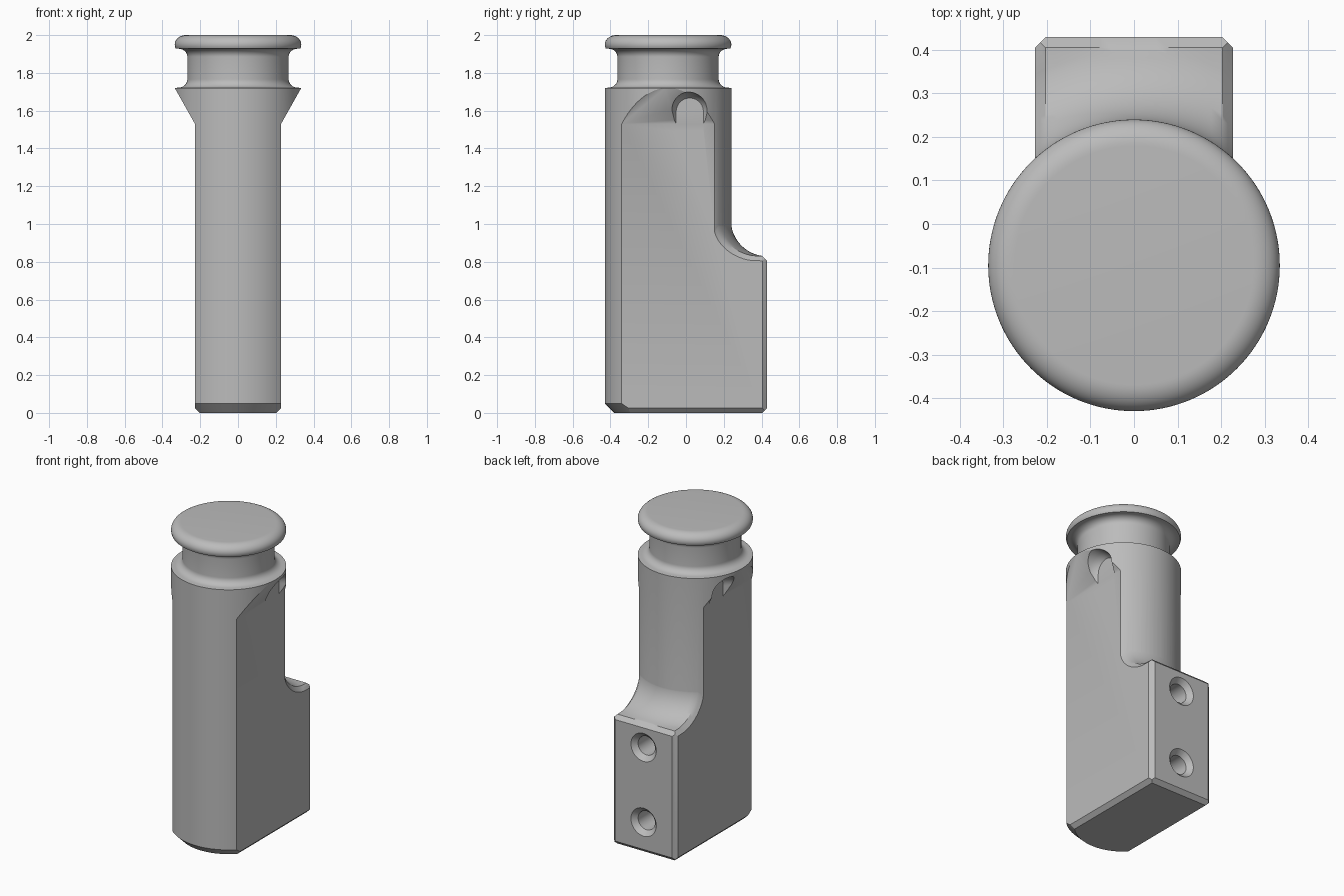
import bpy, bmesh, math

cube = bpy.data.objects.get("Cube")
if cube:
    bpy.data.objects.remove(cube, do_unlink=True)

AXIS_Y = -0.095    # axis of the round column
R = 0.335          # column radius
FLAT = 0.228       # half width between the side flats
CH = 0.025         # small chamfer
BACK = 0.43        # rear face of the foot block

grey = bpy.data.materials.new("plain grey")
grey.use_nodes = True
colour = (0.5, 0.5, 0.5, 1)
grey.diffuse_color = colour
grey.node_tree.nodes["Principled BSDF"].inputs["Base Color"].default_value = colour


def loft(name, rings):
    """Closed solid through rings of equal point count."""
    bm = bmesh.new()
    rows = [[bm.verts.new(p) for p in ring] for ring in rings]
    for a, b in zip(rows, rows[1:]):
        for i in range(len(a)):
            j = (i + 1) % len(a)
            bm.faces.new((a[i], a[j], b[j], b[i]))
    bm.faces.new(rows[0])
    bm.faces.new(rows[-1])
    bmesh.ops.recalc_face_normals(bm, faces=bm.faces)
    mesh = bpy.data.meshes.new(name)
    bm.to_mesh(mesh)
    bm.free()
    mesh.materials.append(grey)
    obj = bpy.data.objects.new(name, mesh)
    bpy.context.collection.objects.link(obj)
    return obj


def combine(target, tool, operation):
    """Apply an exact boolean and discard the tool."""
    tool.hide_render = True
    mod = target.modifiers.new(operation, 'BOOLEAN')
    mod.operation = operation
    mod.solver = 'EXACT'
    mod.object = tool
    bpy.context.view_layer.objects.active = target
    bpy.ops.object.modifier_apply(modifier=mod.name)
    bpy.data.objects.remove(tool, do_unlink=True)


def arc(cr, cz, ar, az, start, end, n=10):
    """Elliptical arc points as (radius, height), angles in degrees."""
    angles = [math.radians(start + (end - start) * i / n) for i in range(n + 1)]
    return [(cr + ar * math.cos(t), cz + az * math.sin(t)) for t in angles]


def circle(r, n):
    return [(r * math.cos(math.tau * i / n), r * math.sin(math.tau * i / n)) for i in range(n)]


# Round column with grooved neck and cushion-shaped head
profile = [(0.235, -0.05), (R, 0.05), (R, 1.72)]
profile += arc(0.315, 1.767, 0.047, 0.045, 270, 180)
profile += arc(0.315, 1.885, 0.047, 0.043, 180, 90)
profile += arc(0.275, 1.95, 0.06, 0.05, -25, 90, 14)
body = loft("plunger_body", [[(x, AXIS_Y + y, z) for x, y in circle(r, 128)] for r, z in profile])


# Foot block: each slice across x has a concave top sweeping into the column
def block_slice(x):
    o = max(0, abs(x) - (FLAT - CH))
    back = BACK - o
    top = 0.83 - o
    c = max(CH - 2 * o, 0.0005)
    pts = [(AXIS_Y, -0.04), (BACK - CH - 0.04, -0.04), (back, CH - o), (back, top - c), (back - c, top)]
    sweep = arc(0.523, 1.02, 0.19, 0.19, 180, 261, 16)
    pts += [(AXIS_Y + math.sqrt(r * r - x * x), z - o) for r, z in reversed(sweep)]
    pts.append((AXIS_Y, 1.02 - o))
    return [(x, y, z) for y, z in pts]


half = FLAT - CH
columns = [half * i / 8 for i in range(-8, 9)]
edges = [half + CH / 2, 0.26]
columns = [-e for e in reversed(edges)] + columns + edges
combine(body, loft("foot_block", [block_slice(x) for x in columns]), 'UNION')

# Side flats, flaring to the full round under the shoulder, chamfered at the base
side = [(FLAT - CH - 0.06, -0.06), (FLAT, CH), (FLAT, 1.53), (0.345, 1.738), (0.6, 1.738), (0.6, -0.06)]


# Arched relief with sloping walls in each flare
def arch(x, r):
    pts = [(0.02 + a, z) for a, z in arc(0, 1.595, r, r, 0, 180, 20)]
    pts += [(0.02 - r, 1.49), (0.02 + r, 1.49)]
    return [(x, y, z) for y, z in pts]


for s in (-1, 1):
    combine(body, loft("side_cutter", [[(s * x, y, z) for x, z in side] for y in (-0.6, 0.6)]), 'DIFFERENCE')
    steps = ((FLAT, 0.072), (0.24, 0.082), (0.27, 0.095), (0.36, 0.112))
    combine(body, loft("arch_cutter", [arch(s * x, r) for x, r in steps]), 'DIFFERENCE')

# Level base
base = [[(x, y, z) for x, y in ((-1, -1), (1, -1), (1, 1), (-1, 1))] for z in (-0.3, 0)]
combine(body, loft("base_cutter", base), 'DIFFERENCE')

# Two countersunk holes in the rear face
for hz in (0.2, 0.68):
    steps = ((0.18, 0.06), (BACK - 0.03, 0.06), (BACK, 0.09), (BACK + 0.02, 0.11))
    hole = [[(x, y, hz + z) for x, z in circle(r, 40)] for y, r in steps]
    combine(body, loft("hole_cutter", hole), 'DIFFERENCE')

# Smooth rounds, crisp edges
bpy.ops.object.select_all(action='DESELECT')
body.select_set(True)
bpy.context.view_layer.objects.active = body
bpy.ops.object.shade_smooth_by_angle(angle=math.radians(30))
